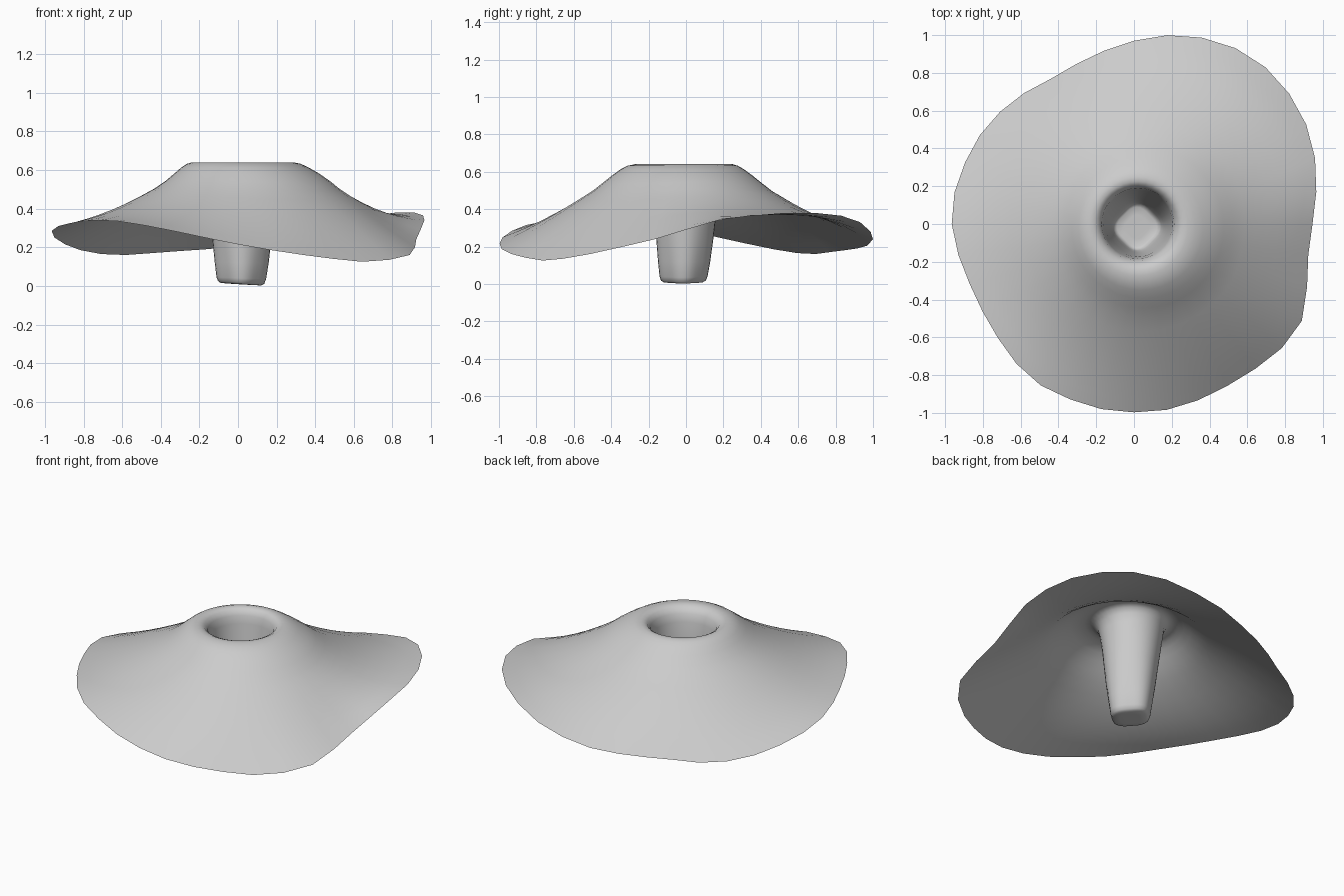
import bpy, bmesh
from math import sin, cos, radians

N = 36
# rim radius and height every 10 degrees, counter-clockwise from +x
RIM_R = [.945, .98, 1.02, 1.053, 1.073, 1.083, 1.075, 1.05, 1.015, .97, .93, .90,
         .886, .905, .925, .942, .952, .965, .965, .944, .926, .926, .94, .967,
         .987, .988, .995, .997, .999, .993, .989, 1.0, 1.022, 1.026, .975, .937]
RIM_Z = [.29, .34, .365, .38, .38, .365, .33, .28, .24, .205, .19, .18,
         .17, .16, .165, .185, .215, .25, .285, .31, .325, .335, .34, .335,
         .315, .285, .25, .215, .185, .16, .14, .125, .135, .16, .20, .24]

# closed cup: radius, z, centre x, centre y, squareness, tilt
CUP = [(.06, .008, .015, -.015, .07, .06),
       (.098, .009, .015, -.015, .07, .06),
       (.112, .018, .016, -.014, .07, .06),
       (.121, .04, .017, -.013, .06, .04),
       (.133, .12, .019, -.01, .05, .02),
       (.146, .22, .02, -.007, .03, 0),
       (.159, .34, .02, -.004, .02, 0),
       (.172, .46, .02, 0, .01, 0),
       (.183, .55, .02, 0, 0, 0),
       (.192, .60, .021, -.002, 0, 0),
       (.212, .628, .022, -.006, 0, 0),
       (.235, .640, .023, -.01, 0, 0),
       (.262, .640, .024, -.012, 0, 0),
       (.295, .632, .03, -.018, 0, 0),
       (.33, .613, .036, -.02, 0, 0),
       (.375, .581, .045, -.02, 0, 0),
       (.425, .542, .05, -.02, 0, 0),
       (.48, .500, .045, -.02, 0, 0)]

bm = bmesh.new()


def join(a, b):
    for i in range(N):
        j = (i + 1) % N
        bm.faces.new((a[i], b[i], b[j], a[j]))


# cup, rolled lip and upper cone
rings = []
for r, z, cx, cy, sq, tilt in CUP:
    ring = []
    for i in range(N):
        a = radians(10 * i)
        rr = r * (1 + sq * cos(4 * a))
        wave = .5 * max(0, r - .33) * (RIM_Z[i] - .25) * (z < .62)
        x = rr * cos(a)
        ring.append(bm.verts.new((cx + x, cy + rr * sin(a), z - tilt * x + wave)))
    rings.append(ring)

# wavy skirt: each spoke bends from the cone to its own rim height
start = [v.co.copy() for v in rings[-1]]
STEPS = 7
for k in range(1, STEPS + 1):
    t = k / STEPS
    ring = []
    for i in range(N):
        a, s = radians(10 * i), start[i]
        x = s.x + (RIM_R[i] * cos(a) - s.x) * t
        y = s.y + (RIM_R[i] * sin(a) - s.y) * t
        lead = -.62 * (RIM_R[i] - .48)
        z = s.z + lead * t + (RIM_Z[i] - s.z - lead) * t * t
        ring.append(bm.verts.new((x, y, z)))
    rings.append(ring)

for a, b in zip(rings, rings[1:]):
    join(a, b)
bm.faces.new(rings[0])
for f in bm.faces:
    f.smooth = True
bm.normal_update()

mesh = bpy.data.meshes.new("wavy_funnel")
bm.to_mesh(mesh)
bm.free()
bpy.context.collection.objects.link(bpy.data.objects.new("wavy_funnel", mesh))
